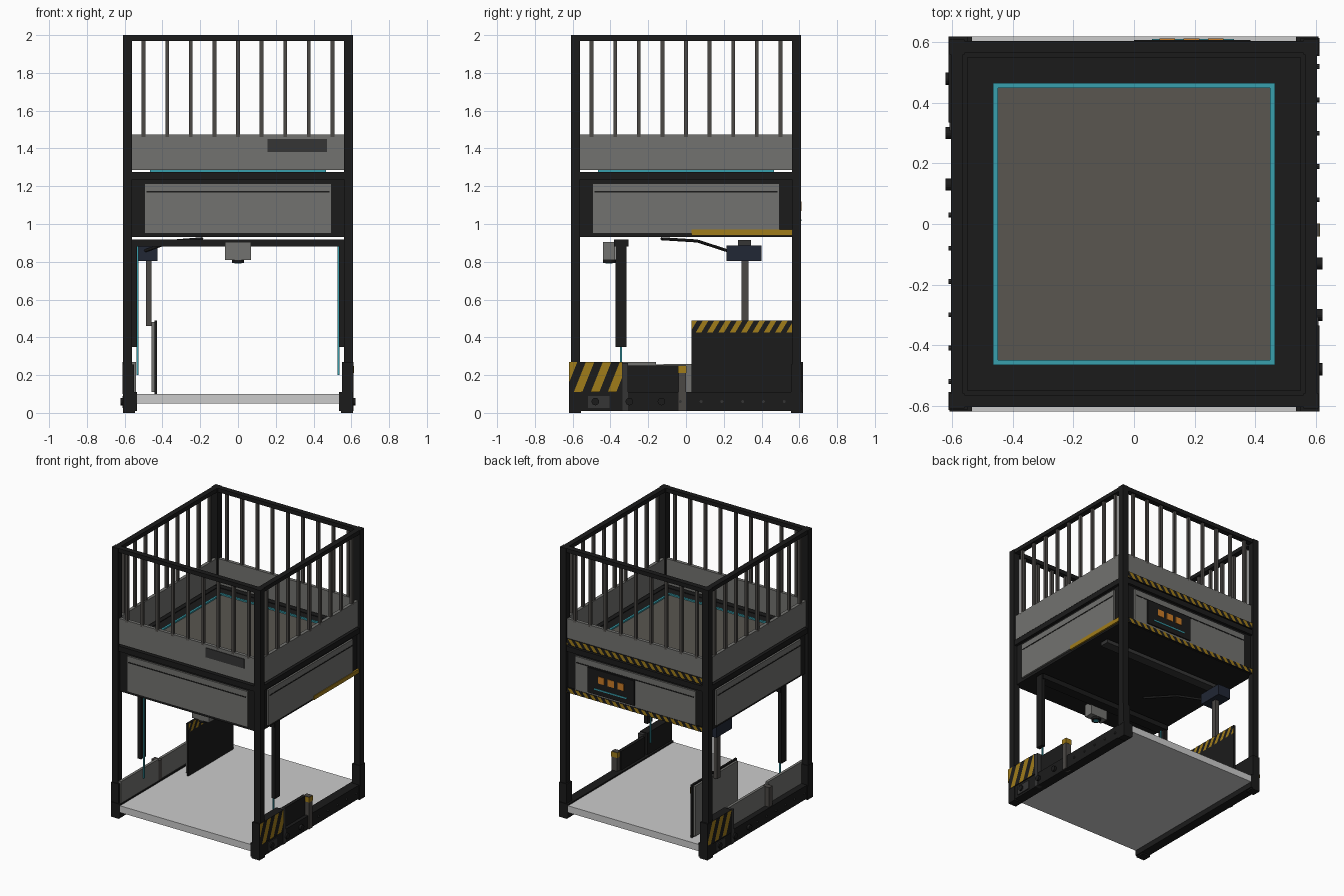
import bpy, bmesh, math
from mathutils import Vector

if "Cube" in bpy.data.objects:
    bpy.data.objects.remove(bpy.data.objects["Cube"])


def mat(name, *rgb):
    m = bpy.data.materials.new(name)
    m.diffuse_color = (*rgb, 1)
    m.use_nodes = True
    m.node_tree.nodes["Principled BSDF"].inputs["Base Color"].default_value = m.diffuse_color
    return m


BLACK = mat("black", .011, .011, .011)
DARK = mat("dark_grey", .035, .035, .035)
PANEL = mat("panel_grey", .17, .17, .16)
FLOOR = mat("floor_brown", .10, .092, .08)
METAL = mat("bar_metal", .07, .065, .06)
YELLOW = mat("yellow", .35, .2, .01)
TEAL = mat("teal", .04, .35, .42)
ORANGE = mat("orange", .6, .2, .02)
NAVY = mat("navy", .015, .02, .035)


def finish(name, bm, m):
    me = bpy.data.meshes.new(name)
    bm.to_mesh(me)
    bm.free()
    if m:
        me.materials.append(m)
    o = bpy.data.objects.new(name, me)
    bpy.context.collection.objects.link(o)
    return o


def box(name, x, y, z, m=None):
    """Box from (min, max) ranges."""
    bm = bmesh.new()
    bmesh.ops.create_cube(bm, size=1)
    for v in bm.verts:
        v.co = Vector([(a + b) / 2 + c * (b - a) for (a, b), c in zip((x, y, z), v.co)])
    return finish(name, bm, m)


def cyl(name, loc, r, depth, axis, m, n=16):
    bm = bmesh.new()
    bmesh.ops.create_cone(bm, cap_ends=True, segments=n, radius1=r, radius2=r, depth=depth)
    o = finish(name, bm, m)
    o.location = loc
    if axis == 'x':
        o.rotation_euler = (0, math.pi / 2, 0)
    return o


def span(s, a, b):
    """Range at distance a..b on side s."""
    return (min(s * a, s * b), max(s * a, s * b))


def side_box(name, k, s, u, d, z, m):
    """Box on the side s of axis k; u runs along the side, d is distance out."""
    if k == 'y':
        return box(name, u, span(s, *d), z, m)
    return box(name, span(s, *d), u, z, m)


def stripes(name, k, p, u, z, width, pitch, slant):
    """Slanted hazard stripes on the plane where axis k equals p."""
    bm = bmesh.new()
    h = z[1] - z[0]
    t = u[0] - h * slant
    while t < u[1]:
        pts = [(t, z[0]), (t + width, z[0]), (t + width + h * slant, z[1]), (t + h * slant, z[1])]
        bm.faces.new([bm.verts.new((a, p, b) if k == 'y' else (p, a, b)) for a, b in pts])
        t += pitch
    axis = Vector((1, 0, 0)) if k == 'y' else Vector((0, 1, 0))
    for lim, n in ((u[0], -axis), (u[1], axis)):
        bmesh.ops.bisect_plane(bm, geom=bm.verts[:] + bm.edges[:] + bm.faces[:],
                               plane_co=axis * lim, plane_no=n, clear_outer=True)
    return finish(name, bm, YELLOW)


# base slab, rails, corner posts and feet
box("base_slab", (-.535, .535), (-.62, .62), (.05, .1))
for s in (-1, 1):
    box("base_rail", span(s, .535, .605), (-.62, .62), (.01, .11), BLACK)
    for i in range(7):
        cyl("rail_bolt", (s * .606, s * (-.14 + .11 * i), .06), .008, .012, 'x', DARK, 8)
    for t in (-1, 1):
        box("corner_post", span(s, .56, .61), span(t, .56, .61), (.01, 2), BLACK)
        box("corner_foot", span(s, .545, .61), span(t, .555, .62), (0, .11), BLACK)
    box("post_sleeve", span(s, .55, .612), span(s, .555, .615), (.1, .255), BLACK)

# top rails, balusters, guard panels, housing sides
for k in 'xy':
    for s in (-1, 1):
        full = (-.56, .56)
        side_box("top_rail", k, s, full, (.565, .605), (1.97, 2), BLACK)
        for i in range(9):
            c = (i - 4) * .125
            side_box("baluster", k, s, (c - .01, c + .01), (.575, .595), (1.46, 1.98), METAL)
        side_box("guard_panel", k, s, full, (.57, .595), (1.285, 1.475), PANEL)
        side_box("deck_rail", k, s, full, (.55, .605), (1.235, 1.275), BLACK)
        side_box("housing_panel", k, s, (-.495, .495), (.58, .598), (.95, 1.215), PANEL)
        side_box("panel_seam", k, s, (-.485, .485), (.598, .6), (1.166, 1.174), BLACK)
        side_box("floor_glow_trim", k, s, (-.465, .465), (.45, .465), (1.27, 1.288), TEAL)
box("housing", (-.585, .585), (-.585, .585), (.93, 1.24), BLACK)
box("deck_frame", (-.56, .56), (-.56, .56), (1.235, 1.27), BLACK)
box("deck_floor", (-.455, .455), (-.455, .455), (1.26, 1.278), FLOOR)

# front sign plate, right trim strip
box("sign_plate", (.155, .47), (-.6, -.594), (1.38, 1.45), DARK)
box("side_trim", (.59, .603), (.03, .56), (.94, .97), YELLOW)

# back hazard bands and control screen
for z in ((1.285, 1.33), (.93, .965)):
    box("hazard_band", (-.56, .56), (.59, .602), z, BLACK)
    stripes("hazard_band_stripes", 'y', .6035, (-.56, .56), z, .03, .06, .8)
box("control_screen", (0, .385), (.59, .608), (.98, 1.165), BLACK)
for x in (.11, .19, .27):
    box("screen_button", (x - .026, x + .026), (.6, .612), (1.07, 1.12), ORANGE)
box("screen_light", (.06, .33), (.6, .611), (1.015, 1.025), TEAL)

# scanning gantry with side arms and camera
box("gantry_beam", (-.56, .56), (-.38, -.305), (.88, .917), BLACK)
for s in (-1, 1):
    box("gantry_arm", span(s, .535, .565), (-.373, -.315), (.35, .917), BLACK)
    box("gantry_light", span(s, .528, .537), (-.35, -.34), (.2, .88), TEAL)
box("camera_body", (-.07, .07), (-.44, -.375), (.81, .905), PANEL)
cyl("camera_rim", (0, -.407, .803), .033, .02, 'z', BLACK, 24)
cyl("camera_lens", (0, -.407, .799), .018, .016, 'z', TEAL, 24)

# rear carriage, lift column and cable
box("carriage_beam", (-.53, .53), (.275, .345), (.887, .915), DARK)
box("carriage", (-.53, -.425), (.215, .4), (.805, .885), NAVY)
box("lift_column", (-.487, -.457), (.293, .33), (.46, .81), METAL)
cu = bpy.data.curves.new("cable", 'CURVE')
cu.dimensions = '3D'
cu.bevel_depth = .008
sp = cu.splines.new('POLY')
pts = [(-.5, .23, .855), (-.34, .06, .91), (-.19, -.13, .922)]
sp.points.add(len(pts) - 1)
for q, c in zip(sp.points, pts):
    q.co = (*c, 1)
cu.materials.append(BLACK)
bpy.context.collection.objects.link(bpy.data.objects.new("cable", cu))

# tall shield board
box("shield_back", (-.458, -.442), (.045, .545), (.11, .48), PANEL)
box("shield_board", (-.442, -.428), (.03, .56), (.1, .49), BLACK)
stripes("shield_stripes", 'x', -.4265, (.03, .56), (.425, .49), .03, .06, .6)

# right low guards
box("right_hazard_guard", (.55, .6), (-.62, -.335), (.1, .27), BLACK)
stripes("right_hazard_stripes", 'x', .613, (-.62, -.34), (.11, .27), .045, .09, .4)
box("right_hazard_plate", (.6, .612), (-.62, -.335), (.11, .27), BLACK)
box("right_guard", (.555, .58), (-.31, -.03), (.1, .25), BLACK)
box("right_end_post", (.565, .612), (-.04, 0), (.01, .25), METAL)
box("right_post_cap", (.563, .614), (-.042, .002), (.21, .247), YELLOW)
box("right_mid_post", (.57, .61), (-.335, -.308), (.01, .265), DARK)

# left low guards
box("left_hazard_guard", (-.612, -.55), (.335, .62), (.1, .27), BLACK)
stripes("left_hazard_stripes", 'x', -.6135, (.34, .62), (.11, .27), .045, .09, -.4)
box("left_mid_post", (-.61, -.57), (.308, .335), (.01, .265), DARK)
box("left_guard_front", (-.56, -.54), (-.6, -.16), (.1, .27), PANEL)
box("left_guard_rear", (-.565, -.545), (-.12, .31), (.1, .26), PANEL)
box("left_end_post", (-.6, -.54), (-.16, -.12), (.05, .255), METAL)

# valve plates and knobs on the rails
for s in (-1, 1):
    box("valve_plate", span(s, .6, .612), span(s, -.52, -.405), (.025, .09), DARK)
    for y in (-.48, -.3, -.13):
        cyl("valve_knob", (s * .611, s * y, .06), .02, .022, 'x', BLACK, 16)
